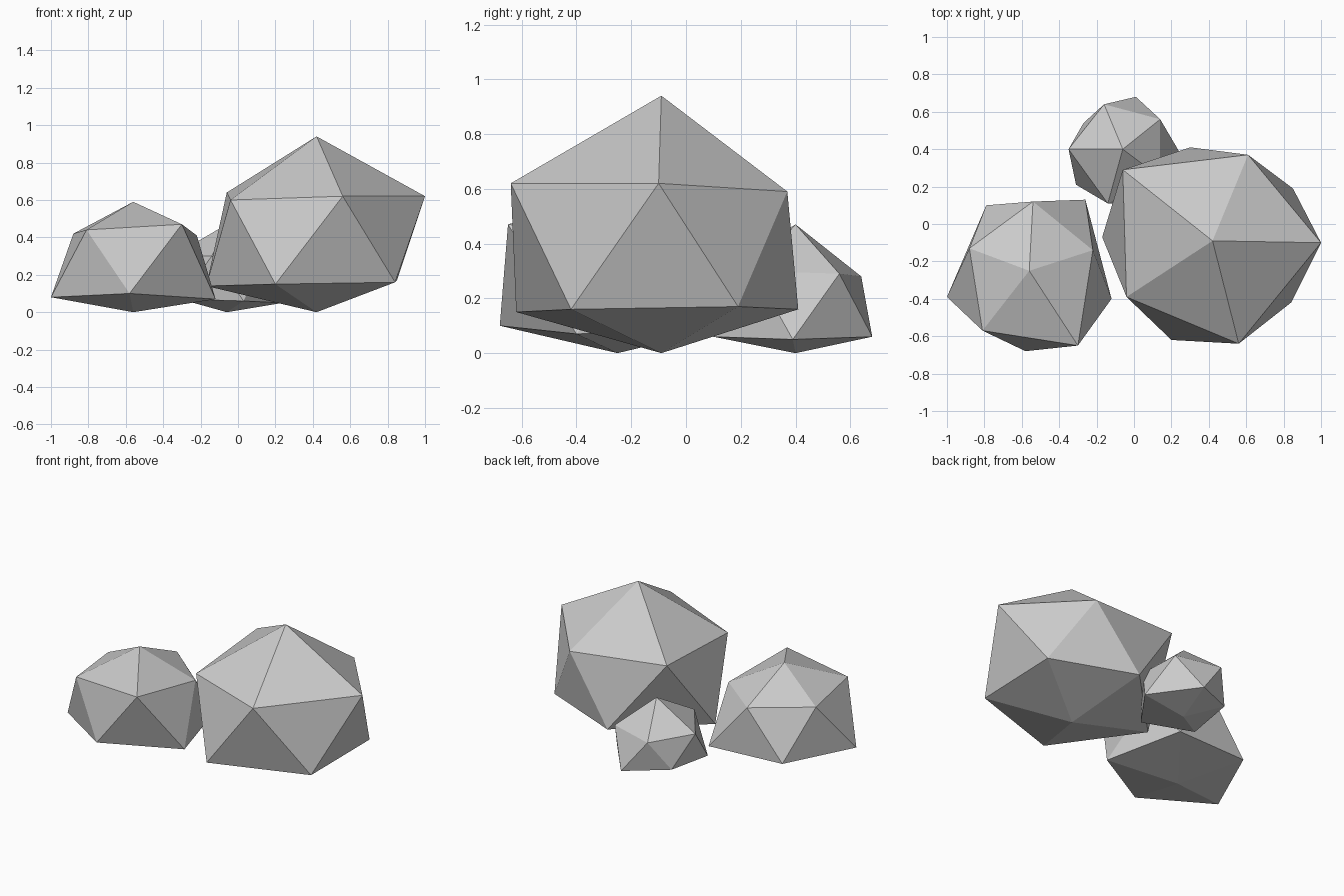
import bpy
import bmesh

default_cube = bpy.data.objects.get("Cube")
if default_cube:
    bpy.data.objects.remove(default_cube, do_unlink=True)

# Single stone colour
stone = bpy.data.materials.new("stone_grey")
stone.use_nodes = True
colour = (0.6, 0.6, 0.6, 1)
stone.diffuse_color = colour
stone.node_tree.nodes["Principled BSDF"].inputs["Base Color"].default_value = colour


def make_rock(name, centre, height, upper, lower):
    """Irregular twenty-sided boulder: two poles joined by two staggered rings."""
    bm = bmesh.new()
    top = bm.verts.new((*centre, height))
    bottom = bm.verts.new((*centre, 0))
    high = [bm.verts.new(point) for point in upper]
    low = [bm.verts.new(point) for point in lower]
    count = len(high)
    for i in range(count):
        following = (i + 1) % count
        bm.faces.new((top, high[i], high[following]))
        bm.faces.new((high[i], low[i], high[following]))
        bm.faces.new((low[i], low[following], high[following]))
        bm.faces.new((bottom, low[following], low[i]))
    bmesh.ops.recalc_face_normals(bm, faces=bm.faces[:])
    mesh = bpy.data.meshes.new(name)
    bm.to_mesh(mesh)
    bm.free()
    mesh.materials.append(stone)
    rock = bpy.data.objects.new(name, mesh)
    bpy.context.collection.objects.link(rock)
    return rock


# Rings run anticlockwise; each lower point sits between two upper points
make_rock(
    "large_rock", (0.42, -0.09), 0.94,
    upper=[(1, -0.1, 0.62), (0.61, 0.37, 0.59), (-0.06, 0.29, 0.64),
           (-0.04, -0.39, 0.6), (0.56, -0.64, 0.62)],
    lower=[(0.85, 0.19, 0.17), (0.3, 0.41, 0.16), (-0.17, -0.07, 0.14),
           (0.2, -0.62, 0.15), (0.84, -0.42, 0.16)],
)

make_rock(
    "medium_rock", (-0.56, -0.25), 0.59,
    upper=[(-0.22, -0.14, 0.41), (-0.54, 0.12, 0.42), (-0.88, -0.13, 0.42),
           (-0.81, -0.57, 0.44), (-0.3, -0.65, 0.47)],
    lower=[(-0.26, 0.13, 0.09), (-0.79, 0.1, 0.1), (-1, -0.39, 0.08),
           (-0.58, -0.68, 0.1), (-0.12, -0.4, 0.07)],
)

make_rock(
    "small_rock", (-0.06, 0.4), 0.47,
    upper=[(0.14, 0.25, 0.3), (0.14, 0.56, 0.29), (-0.16, 0.64, 0.28),
           (-0.35, 0.4, 0.3), (-0.14, 0.11, 0.3)],
    lower=[(0.24, 0.39, 0.05), (0.01, 0.68, 0.06), (-0.27, 0.54, 0.09),
           (-0.31, 0.21, 0.07), (0.03, 0.1, 0.06)],
)
